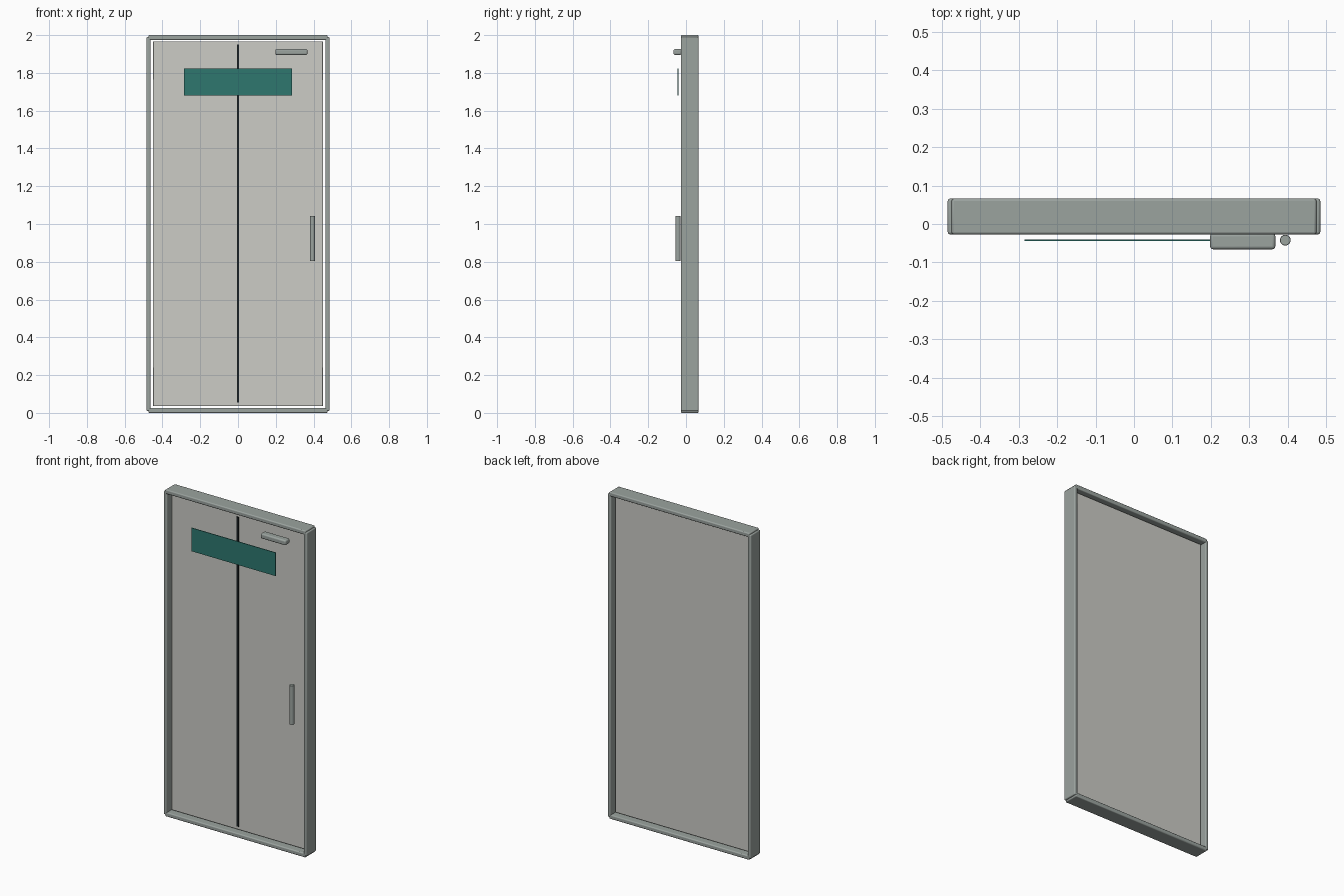
import bpy
import math

if "Cube" in bpy.data.objects:
    bpy.data.objects.remove(bpy.data.objects["Cube"])


def material(name, rgb):
    """Flat colour given as sRGB 0-255, stored as linear."""
    lin = [((c / 255 + 0.055) / 1.055) ** 2.4 for c in rgb]
    m = bpy.data.materials.new(name)
    m.diffuse_color = (*lin, 1)
    m.use_nodes = True
    m.node_tree.nodes["Principled BSDF"].inputs["Base Color"].default_value = m.diffuse_color
    return m


METAL = material("grey_metal", (155, 163, 159))
PANEL = material("pale_panel", (204, 204, 198))
TEAL = material("teal_sign", (46, 119, 111))
DARK = material("dark_seam", (24, 30, 32))


def finish(ob, name, mat, bevel=0, segments=3):
    ob.name = name
    ob.data.materials.append(mat)
    if bevel:
        mod = ob.modifiers.new("bevel", 'BEVEL')
        mod.width = bevel
        mod.segments = segments
        mod.limit_method = 'ANGLE'
        bpy.ops.object.shade_smooth_by_angle(angle=math.radians(35))
    return ob


def box(name, mat, x, y, z, bevel=0):
    """Box from (min, max) pairs on each axis."""
    centre = [(a + b) / 2 for a, b in (x, y, z)]
    bpy.ops.mesh.primitive_cube_add(size=1, location=centre)
    ob = bpy.context.object
    ob.scale = [b - a for a, b in (x, y, z)]
    bpy.ops.object.transform_apply(location=False, rotation=False, scale=True)
    return finish(ob, name, mat, bevel)


DEPTH = (-0.027, 0.066)

# Frame: two side stiles, top and bottom rails
for side, x in (("left", (-0.485, -0.463)), ("right", (0.463, 0.485))):
    box("frame_stile_" + side, METAL, x, DEPTH, (0.01, 1.99), 0.006)
for side, z in (("bottom", (0, 0.026)), ("top", (1.974, 2.0))):
    box("frame_rail_" + side, METAL, (-0.475, 0.475), DEPTH, z, 0.006)

# Door leaf with a narrow gap to the frame, and the dark centre seam
box("door_panel", PANEL, (-0.45, 0.45), (0.0, 0.04), (0.036, 1.967), 0.003)
box("centre_seam", DARK, (-0.006, 0.006), (-0.004, 0.002), (0.055, 1.95))

# Sign plate in front of the door
box("sign_plate", TEAL, (-0.285, 0.285), (-0.044, -0.04), (1.68, 1.823))

# Door closer box
box("door_closer", METAL, (0.198, 0.368), (-0.066, -0.024), (1.895, 1.926), 0.008)

# Upright round handle
bpy.ops.mesh.primitive_cylinder_add(vertices=24, radius=0.014, depth=0.24,
                                    location=(0.394, -0.042, 0.923))
finish(bpy.context.object, "pull_handle", METAL, 0.001, 1)
